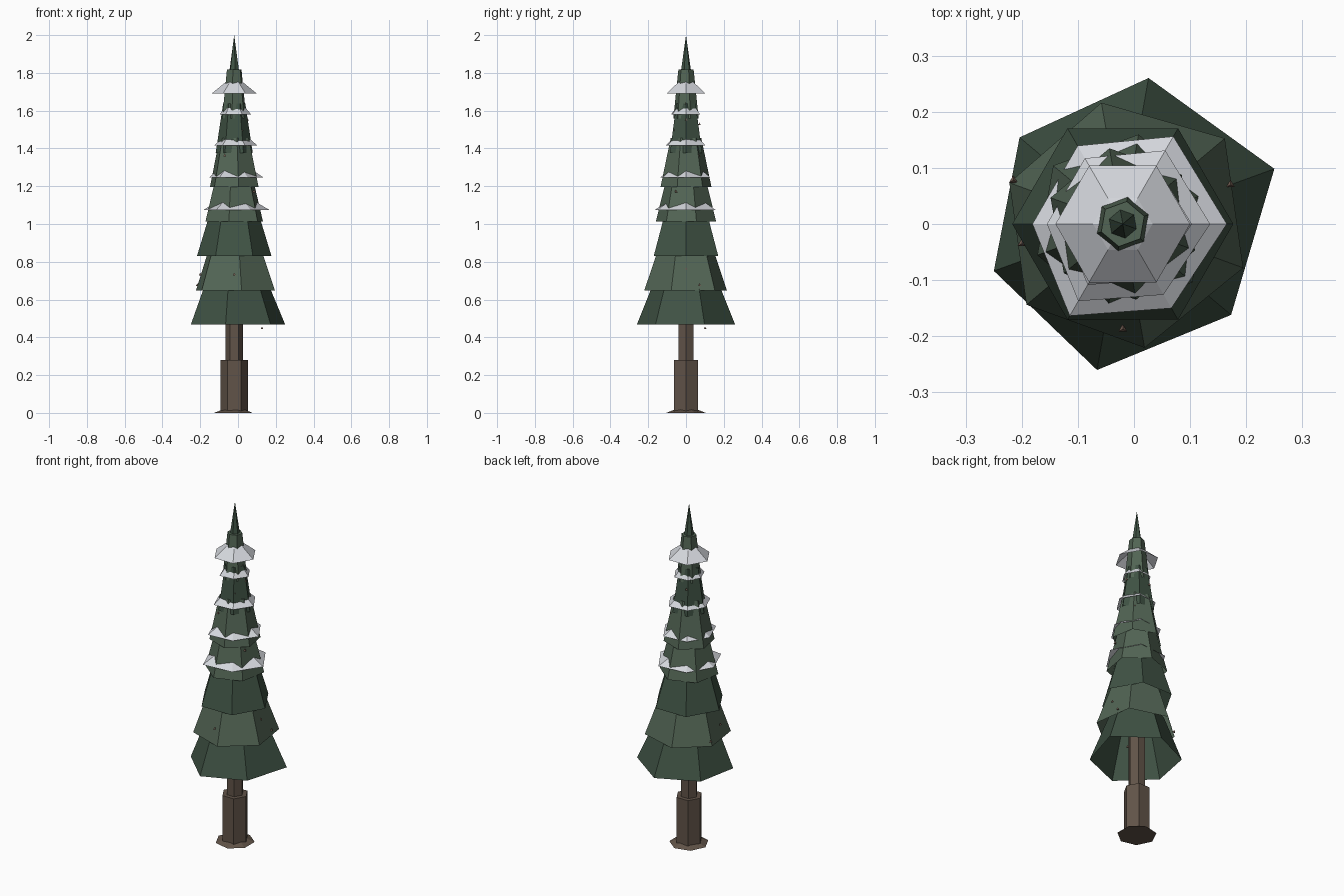
import bpy, bmesh, math
from mathutils import Matrix

if "Cube" in bpy.data.objects:
    bpy.data.objects.remove(bpy.data.objects["Cube"])

CX = -0.02  # trunk axis


def material(name, rgb):
    m = bpy.data.materials.new(name)
    m.diffuse_color = (*rgb, 1)
    m.use_nodes = True
    m.node_tree.nodes["Principled BSDF"].inputs["Base Color"].default_value = m.diffuse_color
    return m


DARK = material("dark_needles", (0.05, 0.085, 0.058))
LIGHT = material("light_needles", (0.085, 0.13, 0.09))
BARK = material("bark", (0.12, 0.088, 0.066))
SNOW = material("snow", (0.66, 0.68, 0.72))
CONE = material("pine_cone", (0.2, 0.13, 0.1))


def finish(name, bm, mat):
    me = bpy.data.meshes.new(name)
    bm.to_mesh(me)
    bm.free()
    me.materials.append(mat)
    ob = bpy.data.objects.new(name, me)
    bpy.context.collection.objects.link(ob)


def loft(name, sections, mat, angle=0, sides=6, shape=None, bottom=False, top=False):
    """Stack of polygon rings (z, radius); shape gives per-corner radius factors."""
    shape = shape or [1] * sides
    bm = bmesh.new()
    rings = []
    for z, r in sections:
        ring = []
        for i, f in enumerate(shape):
            a = math.radians(angle) + i * math.tau / sides
            ring.append(bm.verts.new((CX + r * f * math.cos(a), r * f * math.sin(a), z)))
        rings.append(ring)
    for lo, hi in zip(rings, rings[1:]):
        for i in range(sides):
            j = (i + 1) % sides
            bm.faces.new((lo[i], lo[j], hi[j], hi[i]))
    if bottom:
        bm.faces.new(rings[0][::-1])
    if top:
        bm.faces.new(rings[-1])
    bmesh.ops.remove_doubles(bm, verts=bm.verts, dist=1e-5)
    finish(name, bm, mat)


# Trunk: flared root, thick lower post, thin upper post
loft("root_flare", [(0, 0.107), (0.018, 0.06)], BARK, 180, 7, bottom=True, top=True)
loft("lower_trunk", [(0, 0.073), (0.28, 0.073)], BARK, bottom=True, top=True)
loft("upper_trunk", [(0.28, 0.047), (0.75, 0.047)], BARK, top=True)

# Branch skirts: open hexagonal frustums, each turned 20 degrees
radii = [0.259, 0.224, 0.197, 0.162, 0.137, 0.098, 0.068]
mats = [DARK, LIGHT, DARK, LIGHT, LIGHT, DARK, LIGHT]
shapes = {0: [1.11, 1.02, 0.927, 0.944, 1.02, 0.973],
          1: [1.06, 0.98, 0.96, 1.0, 1.0, 1.02]}
for i, (r, m) in enumerate(zip(radii, mats)):
    z = 0.467 + 0.182 * i
    loft(f"branch_skirt_{i + 1}", [(z, r), (z + 0.26, r * 0.6)], m,
         20 * (i + 1) % 60, shape=shapes.get(i), top=True)
loft("tree_tip", [(1.74, 0.037), (2.0, 0)], DARK, 40)

# Snow collars poking out between skirts
collar = [1.06, 1.03, 0.92, 0.92, 1.08, 0.99]
for i, (z, r) in enumerate([(1.075, 0.175), (1.245, 0.147), (1.415, 0.116), (1.58, 0.084)]):
    loft(f"snow_collar_{i + 1}", [(z, r), (z + 0.055, r * 0.5)], SNOW, shape=collar)
# Snow cap under the tip
loft("snow_cap", [(1.69, 0.12), (1.745, 0.053), (1.757, 0.034)], SNOW, top=True)

# Small pine cones
spots = [(-0.02, -0.187, 0.735), (-0.2, -0.035, 0.735), (0.15, 0, 0.765),
         (0.127, 0.1, 0.45), (0.172, 0.07, 0.68), (-0.215, 0.078, 0.68),
         (0.06, 0.145, 0.88), (-0.13, -0.09, 0.81), (0.085, -0.055, 1.175),
         (-0.07, -0.085, 1.365), (0.05, 0.065, 1.365), (-0.02, -0.06, 1.48),
         (0.05, 0.0, 1.555), (0.03, 0.0, 1.64), (0.02, -0.06, 1.5), (-0.05, 0.07, 1.53)]
bm = bmesh.new()
for p in spots:
    bmesh.ops.create_cone(bm, cap_ends=True, segments=3, radius1=0.009, radius2=0,
                          depth=0.014, matrix=Matrix.Translation(p))
finish("pine_cones", bm, CONE)
